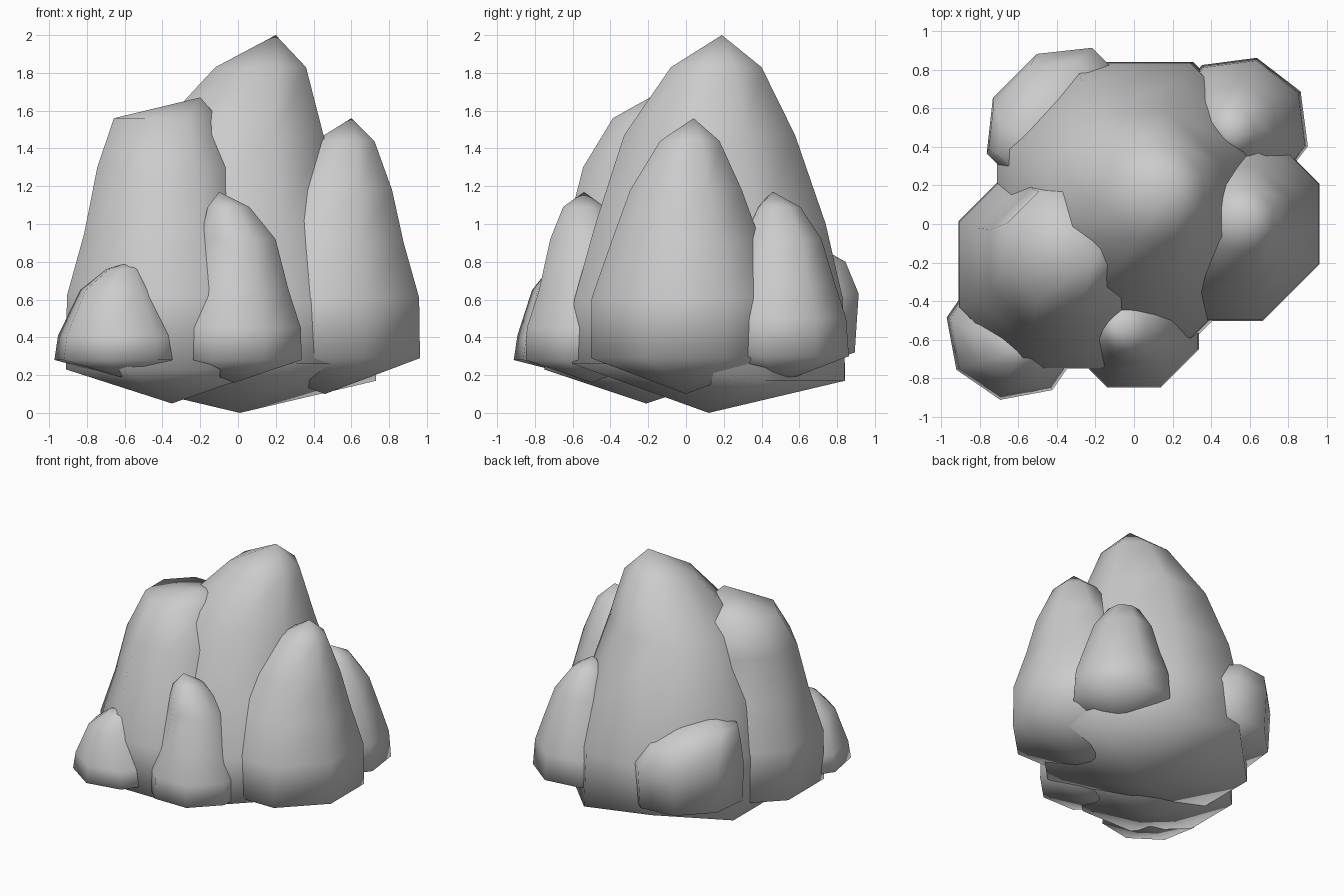
import bpy, bmesh, math

SIDES = 8


def rock(name, foot, rings, peak, turn=22.5, stretch=1.0, lift=()):
    """Faceted rock: a foot point, rings of (z, centre x, centre y, radius), a peak.
    stretch widens it along the x = y diagonal; lift names base corners raised a little."""
    bm = bmesh.new()
    loops = []
    for n, (z, cx, cy, r) in enumerate(rings):
        loop = []
        for i in range(SIDES):
            a = math.radians(turn + 360 / SIDES * i)
            x, y = r * math.cos(a), r * math.sin(a)
            extra = (x + y) / 2 * (stretch - 1)
            dz = 0.09 if n == 0 and i in lift else 0
            loop.append(bm.verts.new((cx + x + extra, cy + y + extra, z + dz)))
        loops.append(loop)
    low, high = bm.verts.new(foot), bm.verts.new(peak)
    for i in range(SIDES):
        j = (i + 1) % SIDES
        bm.faces.new((low, loops[0][j], loops[0][i]))
        for a, b in zip(loops, loops[1:]):
            bm.faces.new((a[i], a[j], b[j], b[i]))
        bm.faces.new((loops[-1][i], loops[-1][j], high))
    bmesh.ops.recalc_face_normals(bm, faces=bm.faces)
    for f in bm.faces:
        f.smooth = True
    mesh = bpy.data.meshes.new(name)
    bm.to_mesh(mesh)
    bm.free()
    bpy.context.collection.objects.link(bpy.data.objects.new(name, mesh))


# Tall central rock
rock("main_rock", (0.01, 0.12, 0.0),
     [(0.17, 0.01, 0.12, 0.78), (0.60, 0.0, 0.12, 0.77), (1.00, -0.02, 0.13, 0.66),
      (1.47, 0.00, 0.125, 0.49), (1.83, 0.12, 0.16, 0.26)], (0.20, 0.19, 2.0),
     lift=(2, 5, 6, 7))

# Second tallest, front left
rock("left_rock", (-0.35, -0.21, 0.05),
     [(0.23, -0.37, -0.21, 0.585), (0.62, -0.37, -0.21, 0.58), (0.95, -0.38, -0.20, 0.47),
      (1.30, -0.38, -0.18, 0.395), (1.56, -0.38, -0.11, 0.30)], (-0.20, -0.19, 1.67))

# Pointed rock on the right
rock("right_rock", (0.46, 0.0, 0.10),
     [(0.29, 0.46, 0.0, 0.545), (0.61, 0.46, 0.0, 0.54), (0.90, 0.48, 0.0, 0.43),
      (1.18, 0.52, 0.0, 0.32), (1.44, 0.565, 0.02, 0.17)], (0.60, 0.04, 1.56))

# Narrow rock at the front
rock("front_rock", (-0.02, -0.50, 0.16),
     [(0.28, 0.0, -0.51, 0.365), (0.45, 0.0, -0.51, 0.36), (0.65, 0.0, -0.51, 0.29),
      (0.92, 0.0, -0.52, 0.215), (1.09, -0.05, -0.54, 0.12)], (-0.10, -0.54, 1.17))

# Low rock at the front left corner
rock("corner_rock", (-0.62, -0.56, 0.19),
     [(0.28, -0.62, -0.56, 0.36), (0.41, -0.62, -0.56, 0.34), (0.65, -0.63, -0.61, 0.21),
      (0.76, -0.60, -0.63, 0.10)], (-0.57, -0.64, 0.80), 33)

# Rock at the back right
rock("back_right_rock", (0.54, 0.50, 0.16),
     [(0.30, 0.54, 0.50, 0.375), (0.50, 0.54, 0.50, 0.36), (0.68, 0.54, 0.50, 0.30),
      (0.92, 0.53, 0.50, 0.225), (1.09, 0.51, 0.49, 0.12)], (0.50, 0.46, 1.17), 30)

# Squat rock leaning on the back left
rock("back_left_rock", (-0.38, 0.53, 0.19),
     [(0.32, -0.40, 0.54, 0.325), (0.63, -0.40, 0.55, 0.335), (0.80, -0.45, 0.54, 0.28),
      (0.90, -0.50, 0.46, 0.19)], (-0.52, 0.40, 0.98), 22.5, 1.25)
